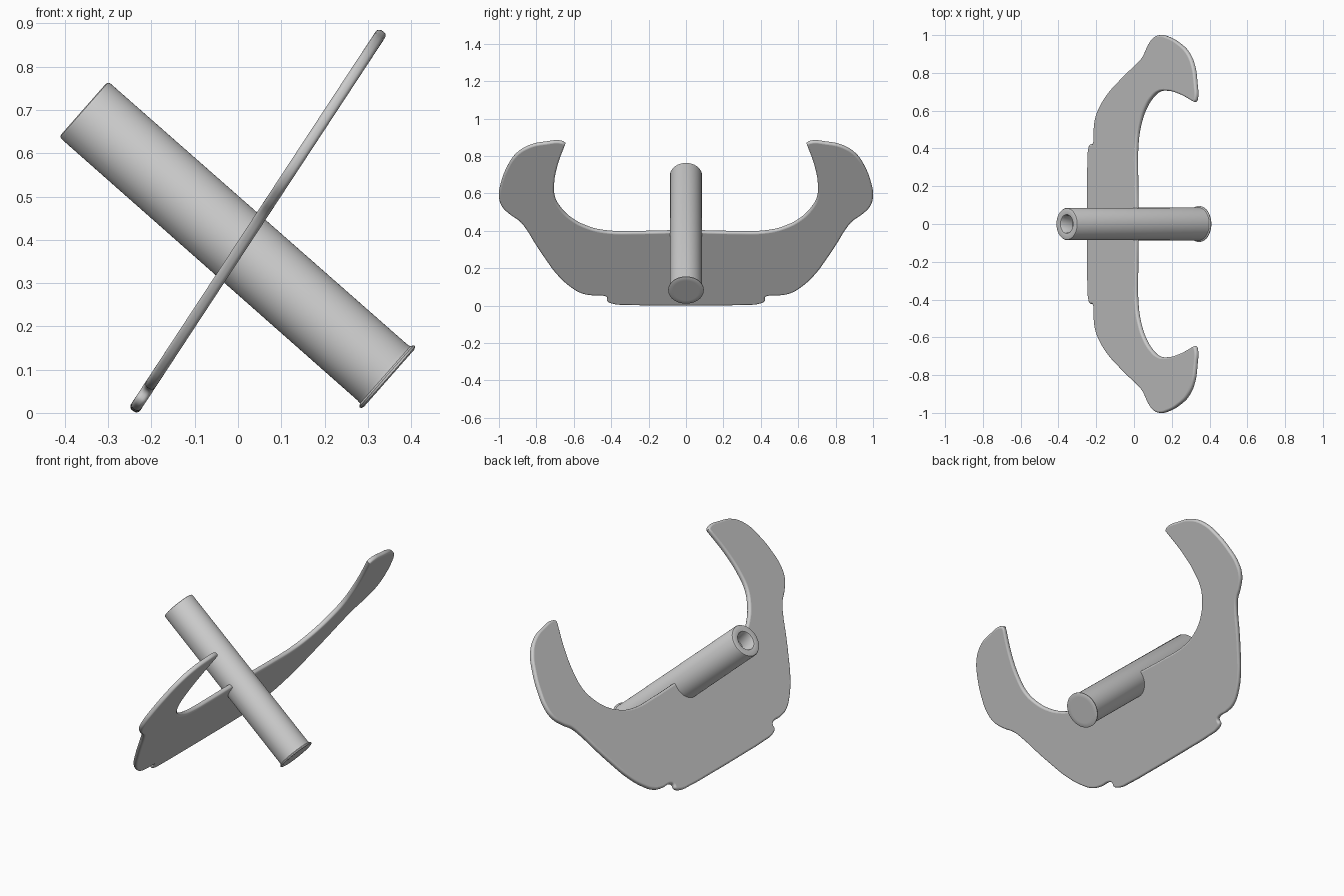
import bpy, bmesh, math
from mathutils import Matrix, Vector

if "Cube" in bpy.data.objects:
    bpy.data.objects.remove(bpy.data.objects["Cube"])


def smooth(ob, angle=40):
    bpy.ops.object.select_all(action='DESELECT')
    ob.select_set(True)
    bpy.context.view_layer.objects.active = ob
    bpy.ops.object.shade_smooth_by_angle(angle=math.radians(angle))


# Tilted plate plane: local x = world y, local y runs up the slope
slope = Vector((0.549, 0, 0.836)).normalized()
side = Vector((0, 1, 0))
normal = side.cross(slope)
plate_matrix = Matrix((side, slope, normal)).transposed().to_4x4()
plate_matrix.translation = (-0.245, 0, 0)

# Half outline of the plate as (y, z), from the top middle round to the bottom
half = [(0.10, 0.40), (0.25, 0.397), (0.44, 0.402), (0.53, 0.425), (0.61, 0.467),
        (0.67, 0.525), (0.70, 0.58), (0.705, 0.65), (0.69, 0.74), (0.645, 0.868),
        (0.66, 0.878), (0.75, 0.875), (0.84, 0.855), (0.91, 0.81), (0.96, 0.735),
        (0.99, 0.655), (1.0, 0.59), (0.985, 0.535), (0.94, 0.49), (0.89, 0.455),
        (0.85, 0.405), (0.81, 0.34), (0.75, 0.25), (0.69, 0.17), (0.62, 0.105),
        (0.56, 0.07), (0.50, 0.058), (0.44, 0.056), (0.424, 0.048), (0.422, 0.028),
        (0.395, 0.014), (0.31, 0.007), (0.15, 0.005)]
outline = half + [(-y, z) for y, z in reversed(half)]

# Curved plate with rounded edges
curve = bpy.data.curves.new("curved_plate", 'CURVE')
curve.dimensions = '2D'
curve.fill_mode = 'BOTH'
curve.resolution_u = 6
spline = curve.splines.new('BEZIER')
spline.bezier_points.add(len(outline) - 1)
for point, (y, z) in zip(spline.bezier_points, outline):
    point.co = (y, z / slope.z, 0)
    tip = z == 0.868
    point.handle_left_type = point.handle_right_type = 'VECTOR' if tip else 'AUTO'
spline.use_cyclic_u = True
curve.extrude = 0.003
curve.bevel_depth = 0.010
curve.bevel_resolution = 3
curve.offset = -0.010
plate = bpy.data.objects.new("curved_plate", curve)
plate.matrix_world = plate_matrix
bpy.context.collection.objects.link(plate)
bpy.context.view_layer.objects.active = plate
plate.select_set(True)
bpy.ops.object.convert(target='MESH')
plate = bpy.context.object
smooth(plate)

# Round handle: turned profile (radius, distance from the upper end)
profile = [(0, 0.08), (0.044, 0.08), (0.046, 0.006), (0.050, 0.001), (0.055, 0),
           (0.078, 0), (0.083, 0.002), (0.0855, 0.007), (0.0865, 0.92),
           (0.088, 0.929), (0.095, 0.933), (0.095, 0.938), (0.088, 0.941),
           (0.07, 0.941), (0, 0.941)]
bm = bmesh.new()
verts = [bm.verts.new((r, 0, t)) for r, t in profile]
edges = [bm.edges.new(pair) for pair in zip(verts, verts[1:])]
bmesh.ops.spin(bm, geom=verts + edges, cent=(0, 0, 0), axis=(0, 0, 1),
               angle=math.tau, steps=64)
bmesh.ops.remove_doubles(bm, verts=bm.verts, dist=1e-5)
bmesh.ops.recalc_face_normals(bm, faces=bm.faces)
mesh = bpy.data.meshes.new("handle")
bm.to_mesh(mesh)
bm.free()
handle = bpy.data.objects.new("handle", mesh)
bpy.context.collection.objects.link(handle)
axis = Vector((0.706, 0, -0.622)).normalized()
handle.matrix_world = Matrix.Translation((-0.357, 0, 0.702)) @ \
    Matrix((side.cross(axis), side, axis)).transposed().to_4x4()
smooth(handle)
